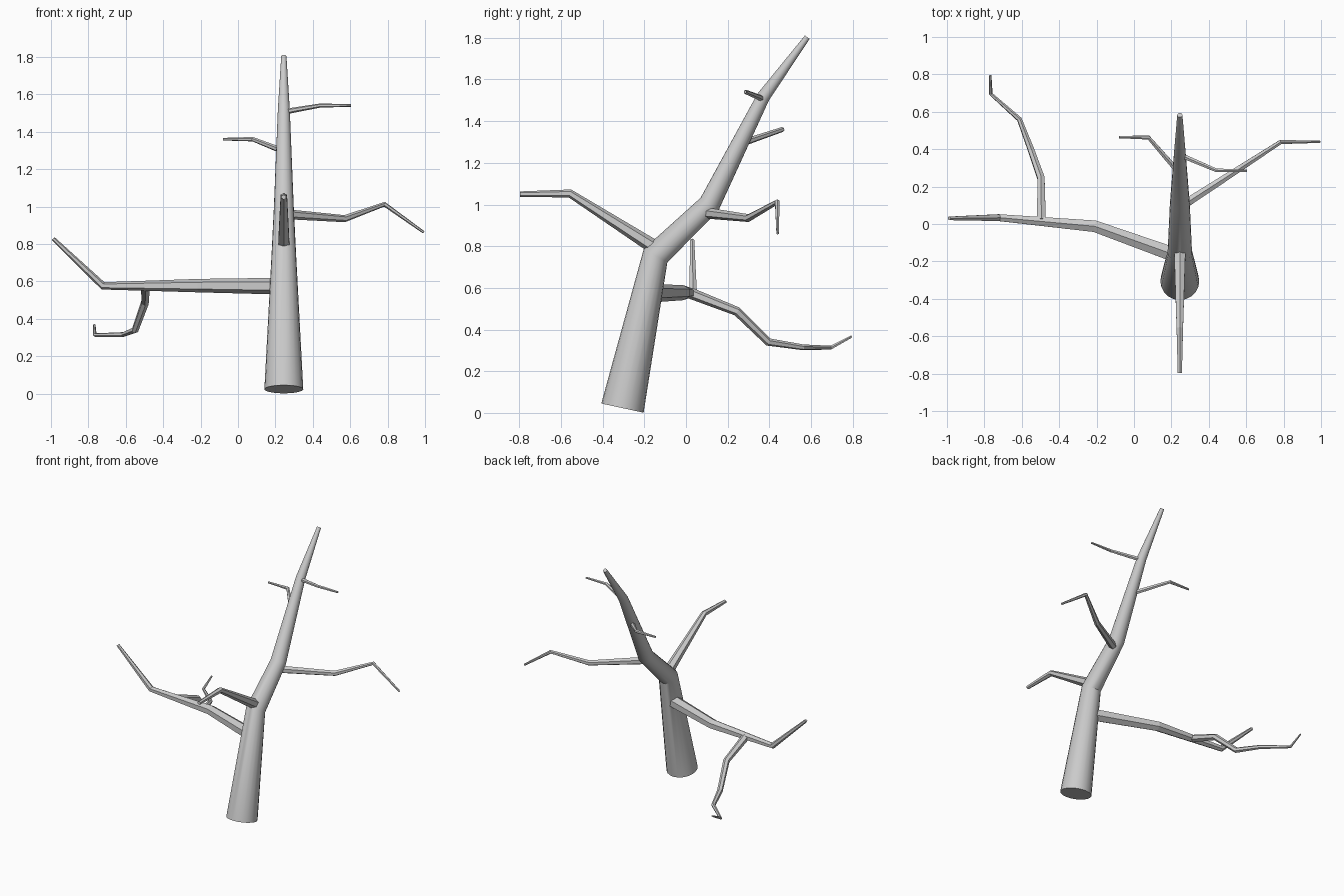
import bpy, bmesh
from math import sin, cos, pi
from mathutils import Vector

if "Cube" in bpy.data.objects:
    bpy.data.objects.remove(bpy.data.objects["Cube"])


def limb(name, path, sides, smooth=False):
    """Tapered tube through (x, y, z, radius) points, closed at both ends."""
    pts = [Vector(p[:3]) for p in path]
    bm = bmesh.new()
    rings, u = [], None
    for i, p in enumerate(pts):
        a = (p - pts[i - 1]).normalized() if i else Vector()
        b = (pts[i + 1] - p).normalized() if i < len(pts) - 1 else Vector()
        t = (a + b).normalized()
        if u is None:
            u = Vector((0, 0, 1)) if abs(t.z) < 0.9 else Vector((1, 0, 0))
        u = (u - t * u.dot(t)).normalized()      # carry the frame along
        v = t.cross(u)
        rings.append([bm.verts.new(p + path[i][3] * (
            u * cos(2 * pi * k / sides) + v * sin(2 * pi * k / sides)))
            for k in range(sides)])
    for r, s in zip(rings, rings[1:]):
        for k in range(sides):
            n = (k + 1) % sides
            bm.faces.new((r[k], r[n], s[n], s[k]))
    bm.faces.new(rings[0][::-1])
    bm.faces.new(rings[-1])
    bmesh.ops.recalc_face_normals(bm, faces=bm.faces)
    mesh = bpy.data.meshes.new(name)
    bm.to_mesh(mesh)
    bm.free()
    ob = bpy.data.objects.new(name, mesh)
    bpy.context.collection.objects.link(ob)
    if smooth:
        bpy.ops.object.select_all(action='DESELECT')
        ob.select_set(True)
        bpy.context.view_layer.objects.active = ob
        bpy.ops.object.shade_smooth_by_angle(angle=pi / 6)
    return ob


# leaning trunk
limb("trunk", [(.245, -.305, .023, .104), (.245, -.146, .755, .065),
               (.245, .112, 1.0, .053), (.245, .37, 1.515, .032),
               (.245, .582, 1.803, .014)], 20, smooth=True)

# branches and twigs
branches = {
    "front_branch": [(.245, -.12, .775, .036), (.245, -.557, 1.053, .02),
                     (.245, -.797, 1.05, .013)],
    "left_branch": [(.245, -.175, .574, .045), (-.21, -.012, .577, .036),
                    (-.722, .034, .576, .021), (-.988, .03, .828, .011)],
    "left_hanging_branch": [(-.495, .02, .575, .027), (-.497, .245, .487, .022),
                            (-.55, .395, .34, .019), (-.613, .56, .315, .014),
                            (-.765, .695, .313, .010), (-.768, .795, .367, .006)],
    "right_branch": [(.245, .09, .96, .027), (.57, .3, .935, .019),
                     (.783, .438, 1.012, .013), (.993, .44, .862, .007)],
    "upper_left_twig": [(.245, .27, 1.295, .017), (.078, .462, 1.36, .012),
                        (-.08, .465, 1.36, .007)],
    "upper_right_twig": [(.245, .37, 1.506, .015), (.44, .287, 1.54, .011),
                         (.605, .285, 1.54, .007)],
}
for name, path in branches.items():
    limb(name, path, 6)
